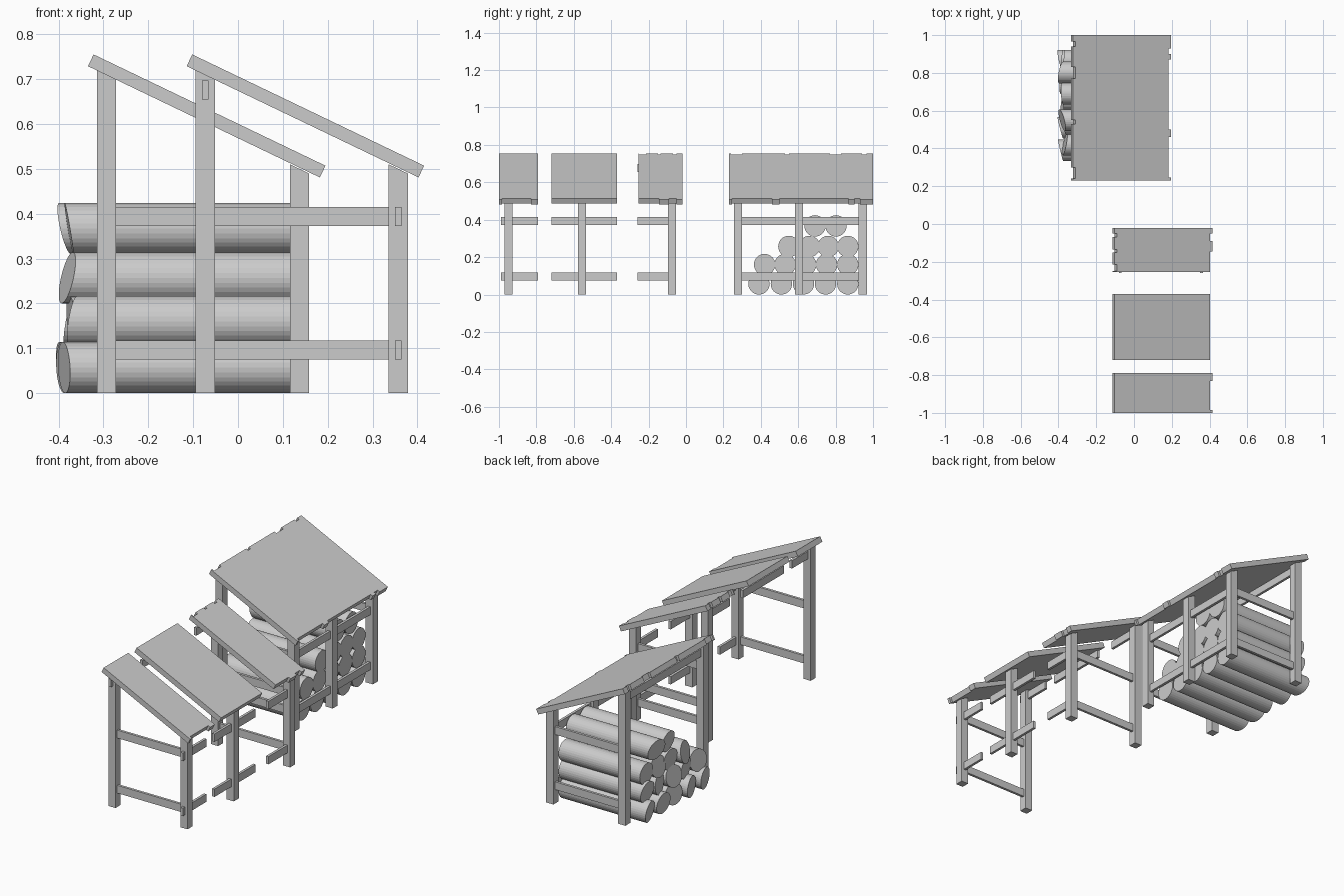
import bpy, bmesh, random
from mathutils import Vector

random.seed(4)
if "Cube" in bpy.data.objects:
    bpy.data.objects.remove(bpy.data.objects["Cube"])

timber = bpy.data.materials.new("plain_grey")
timber.use_nodes = True
GREY = (0.6, 0.6, 0.6, 1)
timber.diffuse_color = GREY
timber.node_tree.nodes["Principled BSDF"].inputs["Base Color"].default_value = GREY


def finish(bm, name):
    bmesh.ops.recalc_face_normals(bm, faces=bm.faces)
    mesh = bpy.data.meshes.new(name)
    bm.to_mesh(mesh)
    bm.free()
    mesh.materials.append(timber)
    obj = bpy.data.objects.new(name, mesh)
    bpy.context.scene.collection.objects.link(obj)
    return obj


def box(name, x, y, z):
    """Box from three (low, high) ranges."""
    bm = bmesh.new()
    bmesh.ops.create_cube(bm, size=1)
    for v in bm.verts:
        v.co = [sum(r) / 2 + c * (r[1] - r[0]) for r, c in zip((x, y, z), v.co)]
    return finish(bm, name)


RAIL_Z = ((0.075, 0.117), (0.372, 0.415))
HIGH, LOW = -0.293, 0.137     # x of the tall and short post rows
HALF, THIN = 0.0215, 0.007    # half widths of posts and rails


def around(c, half):
    return (c - half, c + half)


def post(name, x, y, top):
    """Post whose top is cut to the roof slope."""
    obj = box(name, around(x, HALF), around(y, HALF), (0, top))
    for v in obj.data.vertices:
        if v.co.z > 0.1:
            v.co.z -= (v.co.x - x) * 0.48


def end_frame(name, shift, y):
    """Tall post, short post and the two rails joining them."""
    post(name + "_tall_post", HIGH + shift, y, 0.71)
    post(name + "_short_post", LOW + shift, y, 0.5)
    for z in RAIL_Z:
        box(name + "_side_rail", (HIGH + shift, LOW + shift), around(y, THIN), z)


def long_rails(name, shift, y):
    """Rails along the shed: two on the low side, one under the high eave."""
    for z in RAIL_Z:
        box(name + "_low_rail", around(LOW + shift, THIN), y, z)
    box(name + "_high_rail", around(HIGH + shift, THIN), y, (0.655, 0.697))


def roof(name, shift, y, low_tabs=(), high_notches=()):
    """Sloping slab with ragged tabs at the low edge and chips in the high edge."""
    top, end = Vector((-0.322 + shift, 0, 0.755)), Vector((0.195 + shift, 0, 0.507))
    along = (end - top).normalized()
    down = Vector((along.z, 0, -along.x)) * 0.029
    length = (end - top).length
    chip = 0.013
    outline = [(0, y[0])]
    for a, b in high_notches:
        outline += [(0, a), (chip, a), (chip, b), (0, b)]
    outline.append((0, y[1]))
    inner = length - chip
    outline.append((inner, y[1]))
    for a, b in reversed(low_tabs):
        outline += [(inner, b), (length, b), (length, a), (inner, a)]
    outline.append((inner, y[0]))
    bm = bmesh.new()
    face = bm.faces.new([bm.verts.new(top + along * d + Vector((0, py, 0))) for d, py in outline])
    ext = bmesh.ops.extrude_face_region(bm, geom=[face])["geom"]
    bmesh.ops.translate(bm, vec=down, verts=[g for g in ext if isinstance(g, bmesh.types.BMVert)])
    bmesh.ops.remove_doubles(bm, verts=bm.verts, dist=0.0001)
    finish(bm, name)


def log(y, z, tip, radius=0.057):
    """Round log lying along x, with a slanted cut at the tip."""
    lean_y, lean_z = random.uniform(-0.3, 0.3), random.uniform(-0.25, 0.25)
    bm = bmesh.new()
    bmesh.ops.create_cone(bm, cap_ends=True, segments=32, radius1=radius, radius2=radius, depth=1)
    for v in bm.verts:
        a, b, end = v.co.x, v.co.y, v.co.z
        x = 0.116 if end > 0 else tip + a * lean_y + b * lean_z
        v.co = (x, y + a, z + b)
    finish(bm, "log")


# Log store
end_frame("store_front", 0, 0.278)
end_frame("store_back", 0, 0.945)
post("store_middle_post", LOW, 0.603, 0.5)
long_rails("store", 0, (0.278, 0.945))
roof("store_roof", 0, (0.23, 1.0),
     [(0.23, 0.245), (0.46, 0.5), (0.87, 0.9), (0.93, 1.0)],
     [(0.24, 0.3), (0.53, 0.55), (0.77, 0.83), (0.94, 0.965)])

# Stacked logs, one row at a time from the ground
rows = ((0.057, (0.39, 0.51, 0.628, 0.746, 0.865)),
        (0.16, (0.42, 0.53, 0.64, 0.752, 0.865)),
        (0.257, (0.55, 0.66, 0.76, 0.865)),
        (0.367, (0.69, 0.802)))
for z, centres in rows:
    for y in centres:
        log(y, z, random.uniform(-0.395, -0.365))

# Open shelter, split into three sections
S = 0.22
end_frame("shelter_front", S, -0.95)
post("shelter_middle_post", LOW + S, -0.555, 0.5)
end_frame("shelter_back", S, -0.075)
for section, span in (("front", (-0.99, -0.79)), ("middle", (-0.72, -0.37)), ("back", (-0.26, -0.075))):
    long_rails("shelter_" + section, S, span)
roof("shelter_front_roof", S, (-1.0, -0.79), [(-1.0, -0.985), (-0.83, -0.79)])
roof("shelter_middle_roof", S, (-0.72, -0.37))
roof("shelter_back_roof", S, (-0.255, -0.02),
     [(-0.145, -0.09), (-0.05, -0.02)], [(-0.25, -0.215), (-0.15, -0.135), (-0.07, -0.05)])
